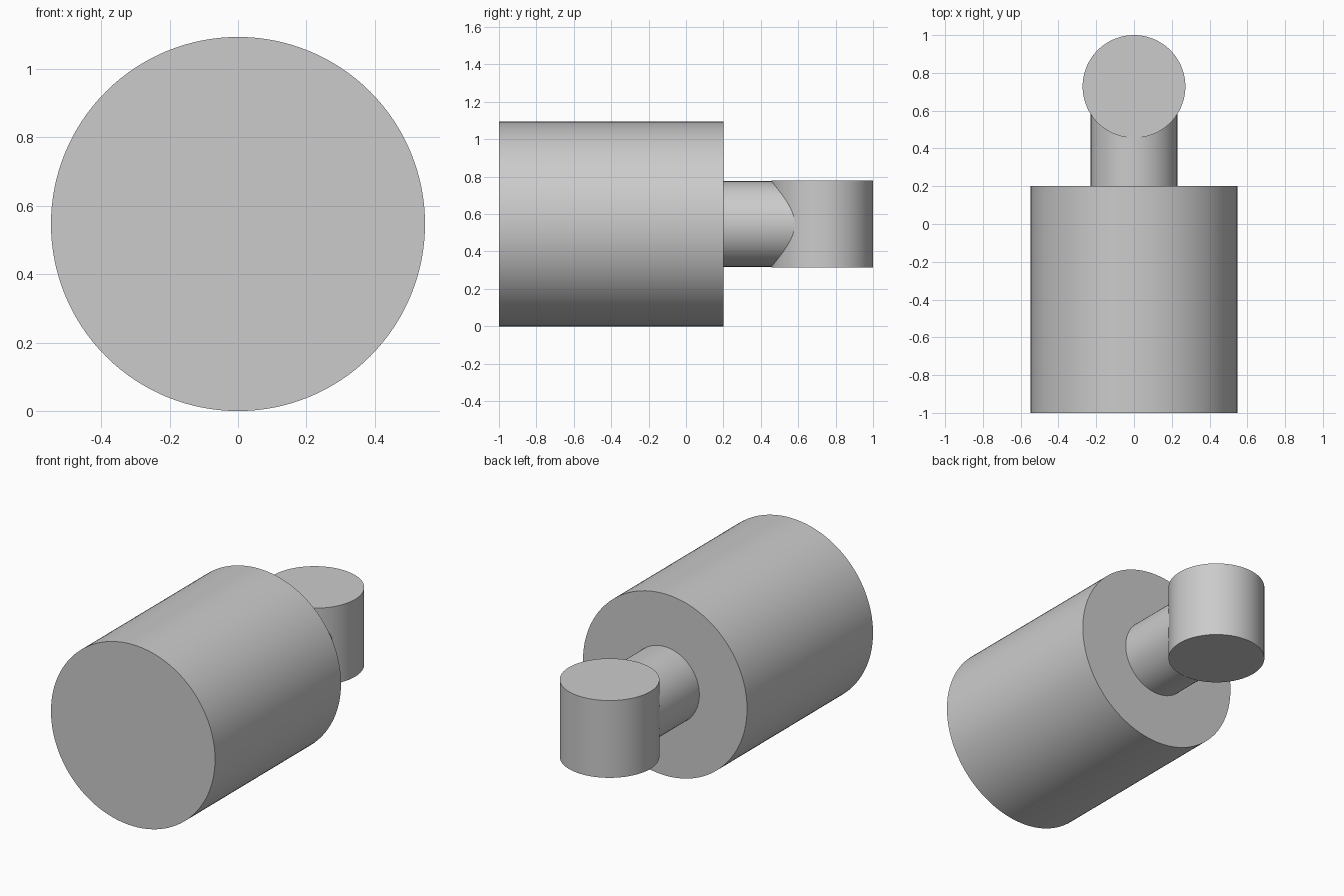
import bpy
import math

cube = bpy.data.objects.get("Cube")
if cube:
    bpy.data.objects.remove(cube, do_unlink=True)

# Single plain grey finish
GREY = (0.6, 0.6, 0.6, 1.0)
grey = bpy.data.materials.new("plain_grey")
grey.use_nodes = True
grey.diffuse_color = GREY
grey.node_tree.nodes["Principled BSDF"].inputs["Base Color"].default_value = GREY

RADIUS = 0.547          # body radius, also the height of the main axis
ALONG_Y = (math.pi / 2, 0, 0)


def cylinder(name, radius, depth, location, rotation=(0, 0, 0)):
    bpy.ops.mesh.primitive_cylinder_add(
        vertices=128, radius=radius, depth=depth,
        location=location, rotation=rotation)
    obj = bpy.context.object
    obj.name = name
    obj.data.materials.append(grey)
    bpy.ops.object.shade_smooth_by_angle(angle=math.radians(30))
    return obj


def lengthwise(name, radius, y_start, y_end):
    return cylinder(name, radius, y_end - y_start,
                    (0, (y_start + y_end) / 2, RADIUS), ALONG_Y)


# Large body lying along y
lengthwise("body", RADIUS, -1.0, 0.2)

# Shaft joining the body to the upright end, stopping inside it
lengthwise("shaft", 0.229, 0.2, 0.7)

# Upright end cylinder
cylinder("upright_end", 0.272, 0.466, (0, 0.728, RADIUS))
